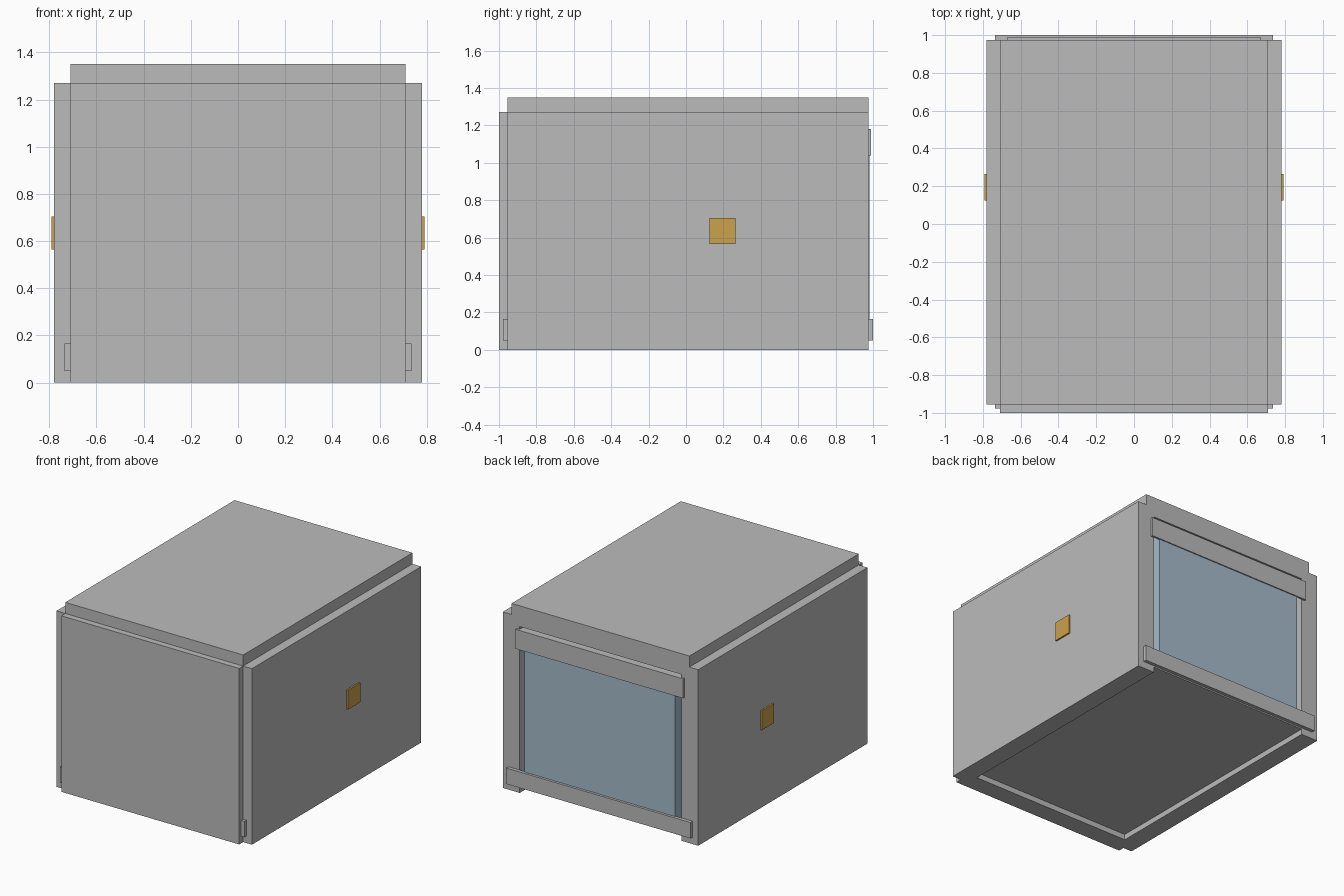
import bpy
import bmesh

cube = bpy.data.objects.get("Cube")
if cube:
    bpy.data.objects.remove(cube, do_unlink=True)


def material(name, rgb):
    m = bpy.data.materials.new(name)
    m.use_nodes = True
    m.diffuse_color = (*rgb, 1)
    m.node_tree.nodes["Principled BSDF"].inputs["Base Color"].default_value = (*rgb, 1)
    return m


grey = material("grey", (0.5, 0.5, 0.5))
blue = material("pale blue", (0.38, 0.50, 0.60))
amber = material("amber", (0.60, 0.36, 0.07))


def finish(name, bm, mat):
    bmesh.ops.recalc_face_normals(bm, faces=bm.faces)
    mesh = bpy.data.meshes.new(name)
    bm.to_mesh(mesh)
    bm.free()
    mesh.materials.append(mat)
    obj = bpy.data.objects.new(name, mesh)
    bpy.context.collection.objects.link(obj)
    return obj


def extrude_y(name, half, y0, y1, mat):
    """Mirror a half outline of (x, z) points and extrude it along y."""
    outline = half + [(-x, z) for x, z in reversed(half)]
    bm = bmesh.new()
    face = bm.faces.new([bm.verts.new((x, y0, z)) for x, z in outline])
    ext = bmesh.ops.extrude_face_region(bm, geom=[face])["geom"]
    verts = [v for v in ext if isinstance(v, bmesh.types.BMVert)]
    bmesh.ops.translate(bm, verts=verts, vec=(0, y1 - y0, 0))
    return finish(name, bm, mat)


def slab(name, half_x, y0, y1, z0, z1, mat=grey):
    return extrude_y(name, [(half_x, z0), (half_x, z1)], y0, y1, mat)


# Stepped shell, open at the back and underneath, closed by a front wall
FRONT, BACK, INNER = -0.955, 0.975, 0.645
outer = [(0.78, 0), (0.78, 1.27), (0.71, 1.27), (0.71, 1.35)]
extrude_y("shell", [(INNER, 1.2), (INNER, 0)] + outer, FRONT + 0.09, BACK, grey)
extrude_y("front_wall", outer, FRONT, FRONT + 0.09, grey)

# Front cover and the bar behind it
slab("front_cover", 0.71, -1.0, FRONT, 0, 1.27)
slab("front_bar", 0.735, -0.978, FRONT, 0.05, 0.165)

# Inner unit with floor and top plate
slab("floor", INNER, FRONT + 0.09, BACK, 0.04, 0.07)
slab("inner_box", 0.60, FRONT + 0.09, 0.982, 0.07, 1.15, blue)
slab("inner_top", INNER, FRONT + 0.09, BACK, 1.15, 1.18)

# Bars across the back
slab("back_lower_bar", 0.735, BACK, 1.0, 0.05, 0.165)
slab("back_upper_bar", 0.67, BACK, 0.99, 1.04, 1.18)

# Square plates on both sides
for side, name in ((1, "left_plate"), (-1, "right_plate")):
    bm = bmesh.new()
    bmesh.ops.create_cube(bm, size=1)
    bmesh.ops.scale(bm, vec=(0.012, 0.14, 0.14), verts=bm.verts)
    bmesh.ops.translate(bm, vec=(side * 0.785, 0.195, 0.635), verts=bm.verts)
    finish(name, bm, amber)
